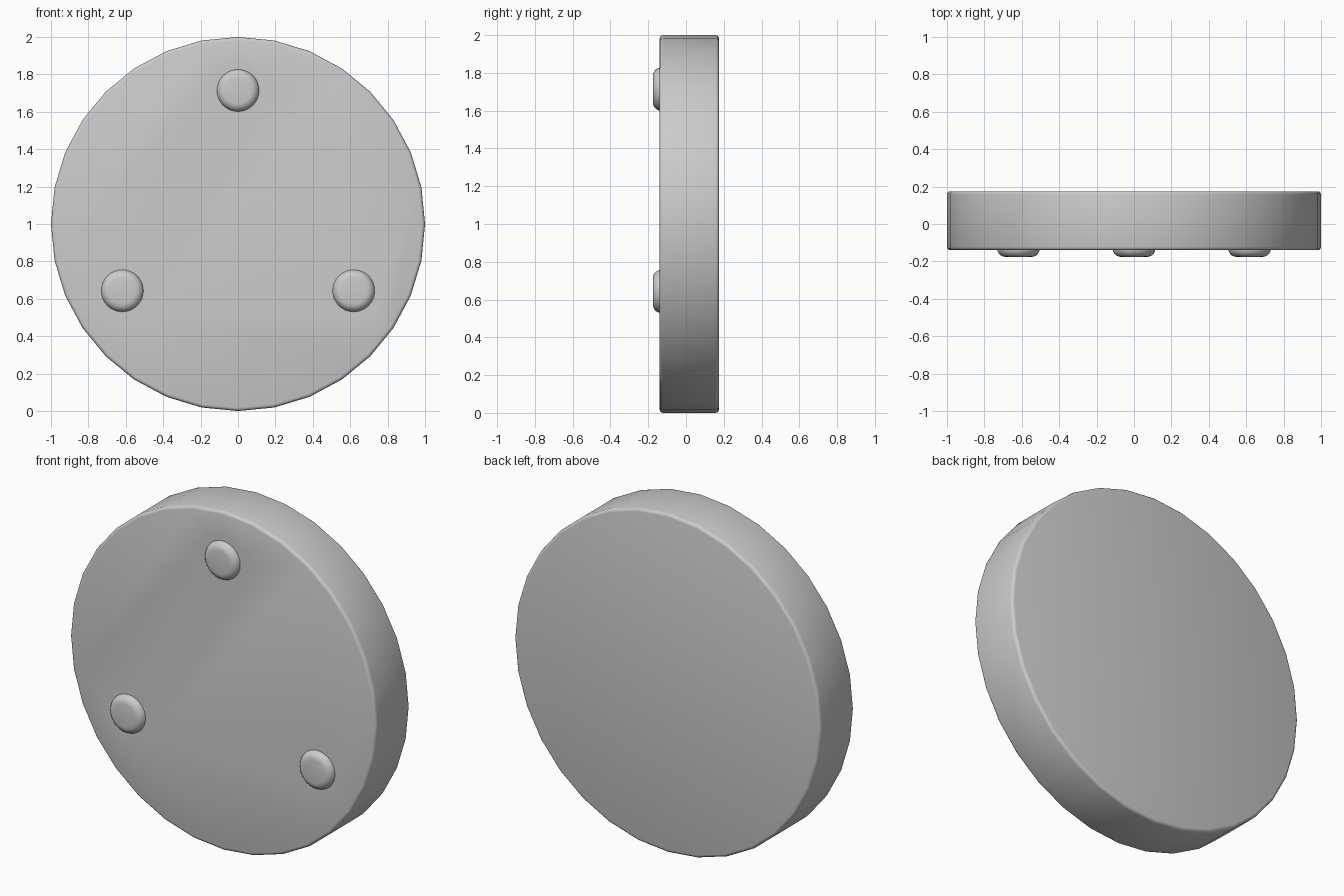
import bpy, math

if "Cube" in bpy.data.objects:
    bpy.data.objects.remove(bpy.data.objects["Cube"])

SIDES = 32
FRONT, BACK = -0.14, 0.175
FLOOR = -0.06


def lathe(name, profile, x=0.0, z=0.0):
    """Spin a (radius, y) profile round a y-parallel axis, capping both ends."""
    verts, faces = [], []
    for r, y in profile:
        for i in range(SIDES):
            a = 2 * math.pi * i / SIDES
            verts.append((r * math.sin(a), y, r * math.cos(a)))
    for k in range(len(profile) - 1):
        for i in range(SIDES):
            j = (i + 1) % SIDES
            a, b = k * SIDES, (k + 1) * SIDES
            faces.append((a + i, b + i, b + j, a + j))
    last = (len(profile) - 1) * SIDES
    faces.append(tuple(range(SIDES)))
    faces.append(tuple(last + i for i in reversed(range(SIDES))))
    mesh = bpy.data.meshes.new(name)
    mesh.from_pydata(verts, [], faces)
    ob = bpy.data.objects.new(name, mesh)
    ob.location = (x, 0, z)
    bpy.context.collection.objects.link(ob)
    return ob


def activate(ob):
    bpy.ops.object.select_all(action='DESELECT')
    ob.select_set(True)
    bpy.context.view_layer.objects.active = ob


def rounded(r, y, bevel, side, steps):
    """Quarter-round corner points from cap to wall; side is -1 front, 1 back."""
    pts = []
    for i in range(steps + 1):
        t = math.pi / 2 * i / steps
        pts.append((r - bevel + bevel * math.sin(t),
                    y - side * bevel * (1 - math.cos(t))))
    return pts


# main disc with softened rims
disc = lathe("disc", rounded(1.0, FRONT, 0.018, -1, 3)
             + rounded(1.0, BACK, 0.018, 1, 3)[::-1], 0, 1)

# three sockets with a rounded button in each
buttons = []
for i in range(3):
    a = 2 * math.pi * i / 3
    x, z = 0.714 * math.sin(a), 1 + 0.714 * math.cos(a)
    cutter = lathe("socket_cutter", [(0.148, -0.3), (0.148, FLOOR)], x, z)
    cutter.hide_render = True
    mod = disc.modifiers.new("socket", 'BOOLEAN')
    mod.operation = 'DIFFERENCE'
    mod.solver = 'EXACT'
    mod.object = cutter
    activate(disc)
    bpy.ops.object.modifier_apply(modifier=mod.name)
    bpy.data.objects.remove(cutter)
    buttons.append(lathe("button", rounded(0.114, -0.176, 0.045, -1, 5)
                         + [(0.114, FLOOR + 0.005)], x, z))

# smooth shading with crisp edges
for ob in [disc] + buttons:
    activate(ob)
    bpy.ops.object.shade_smooth_by_angle(angle=math.radians(35))
